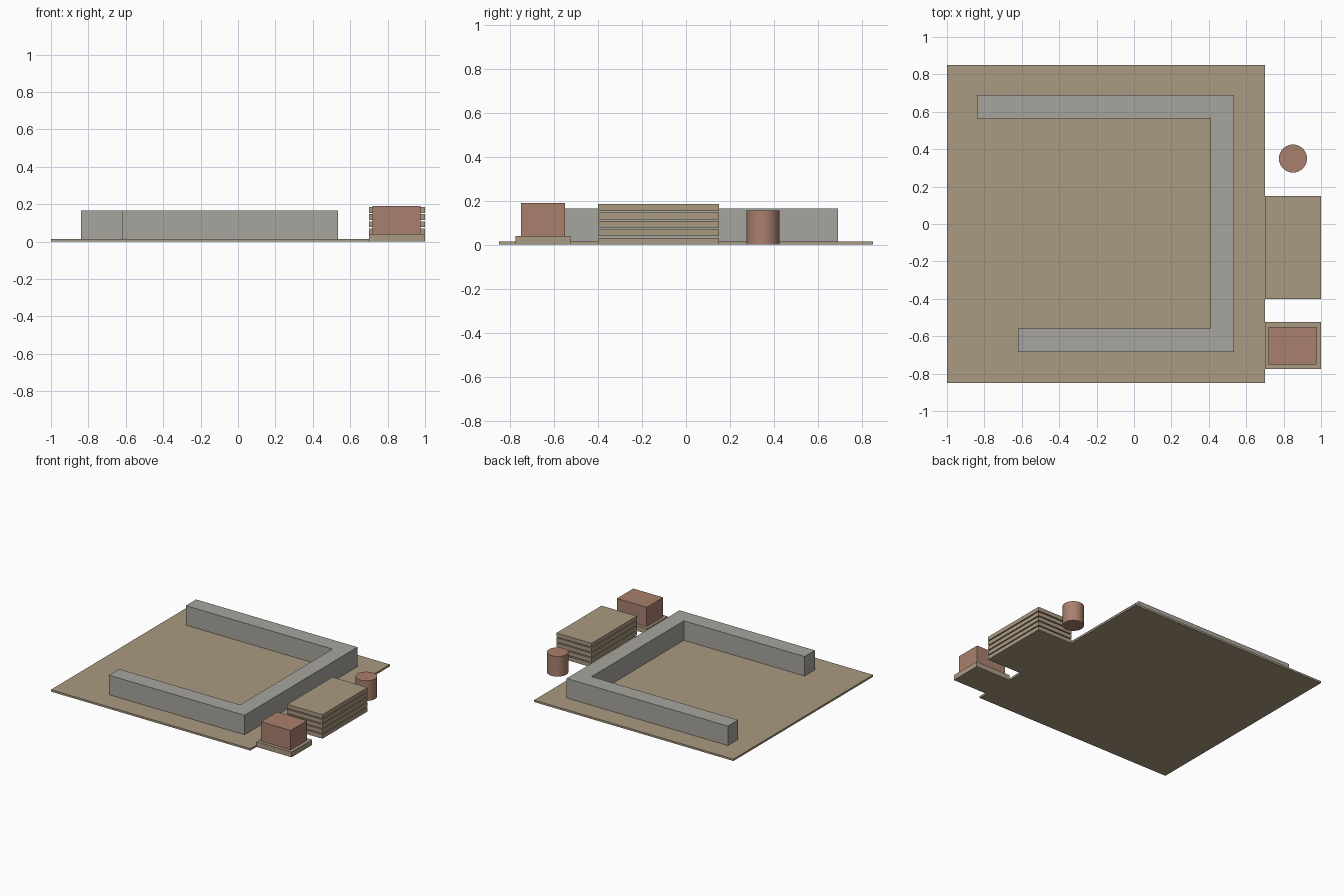
import bpy
import bmesh

cube = bpy.data.objects.get("Cube")
if cube:
    bpy.data.objects.remove(cube, do_unlink=True)


def make_material(name, rgb):
    mat = bpy.data.materials.new(name)
    mat.use_nodes = True
    color = (*rgb, 1.0)
    mat.diffuse_color = color
    mat.node_tree.nodes["Principled BSDF"].inputs["Base Color"].default_value = color
    return mat


tan = make_material("tan wood", (0.40, 0.32, 0.22))
clay = make_material("red clay", (0.40, 0.215, 0.155))
grey = make_material("grey masonry", (0.39, 0.375, 0.34))


def extrude_outline(name, outline, z0, z1, mat):
    """Solid prism from a plan outline."""
    bm = bmesh.new()
    base = bm.faces.new([bm.verts.new((x, y, z0)) for x, y in outline])
    top = bmesh.ops.extrude_face_region(bm, geom=[base])["geom"]
    verts = [v for v in top if isinstance(v, bmesh.types.BMVert)]
    bmesh.ops.translate(bm, verts=verts, vec=(0, 0, z1 - z0))
    bmesh.ops.recalc_face_normals(bm, faces=bm.faces[:])
    mesh = bpy.data.meshes.new(name)
    bm.to_mesh(mesh)
    bm.free()
    mesh.materials.append(mat)
    obj = bpy.data.objects.new(name, mesh)
    bpy.context.collection.objects.link(obj)
    return obj


def box(name, x0, x1, y0, y1, z0, z1, mat):
    return extrude_outline(name, [(x0, y0), (x1, y0), (x1, y1), (x0, y1)], z0, z1, mat)


# Ground slab
box("ground_slab", -1, 0.7, -0.85, 0.85, 0, 0.015, tan)

# Three-sided wall, open on one side, with a shorter front arm
wall_plan = [(-0.62, -0.685), (0.535, -0.685), (0.535, 0.69), (-0.84, 0.69),
             (-0.84, 0.565), (0.41, 0.565), (0.41, -0.56), (-0.62, -0.56)]
extrude_outline("wall", wall_plan, 0.001, 0.165, grey)

# Stack of boards with narrow gaps
for i in range(5):
    z = i * 0.0385
    box(f"board_{i + 1}", 0.7, 1, -0.4, 0.15, z, z + 0.031, tan)

# Pallet with a block of bricks
box("pallet", 0.7, 1, -0.775, -0.525, 0, 0.04, tan)
box("brick_block", 0.72, 0.975, -0.75, -0.55, 0.04, 0.19, clay)

# Barrel
bpy.ops.mesh.primitive_cylinder_add(vertices=32, radius=0.075, depth=0.155,
                                    location=(0.85, 0.35, 0.0775))
barrel = bpy.context.object
barrel.name = "barrel"
barrel.data.materials.append(clay)
bpy.ops.object.shade_smooth_by_angle()
